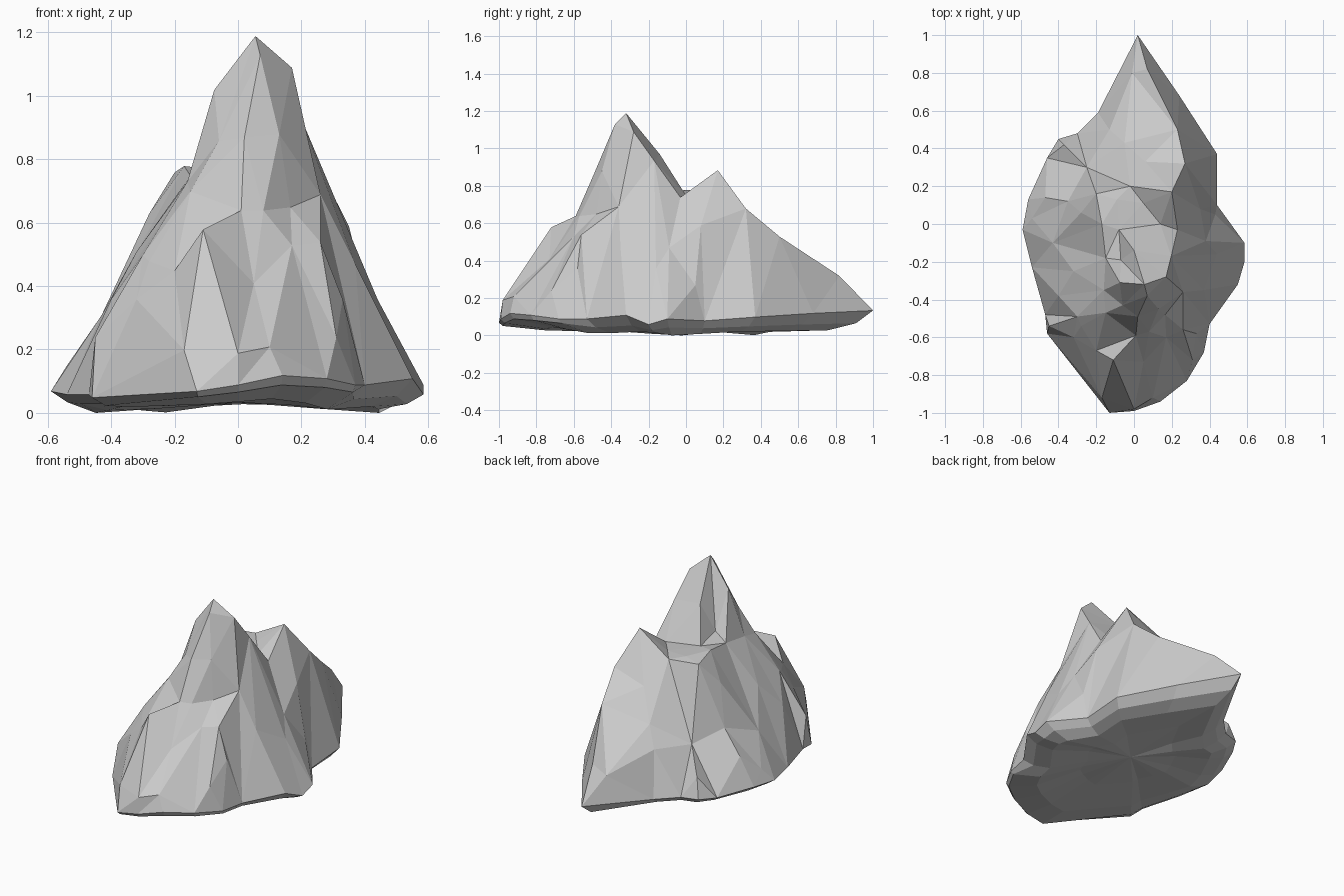
import bpy, bmesh
from mathutils import Vector
from mathutils.geometry import delaunay_2d_cdt

# Rim of the rock, where the upper flanks meet the undercut base
rim = [(.02, 1, .135), (.24, .68, .12), (.44, .37, .10), (.44, .10, .08), (.585, -.10, .09),
       (.585, -.20, .06), (.55, -.32, .11), (.40, -.53, .09), (.37, -.68, .09), (.28, -.83, .11),
       (.14, -.94, .12), (0, -.99, .09), (-.13, -1, .07), (-.46, -.58, .05), (-.47, -.48, .06),
       (-.54, -.23, .06), (-.59, -.03, .07), (-.56, .13, .08), (-.46, .35, .07), (-.40, .45, .08),
       (-.30, .48, .08), (-.19, .59, .08)]

# Crease lines that shape the upper surface (each one becomes hard mesh edges)
creases = [
    # back ridge falling from the rear peak to the tail
    [(.20, .17, .885), (.27, .32, .68), (.23, .50, .53), (.07, .82, .32)],
    # crest of the front peak and its rear spur
    [(.17, -.28, 1.09), (.055, -.32, 1.19), (-.075, -.31, 1.02)],
    [(.055, -.32, 1.19), (0, -.14, .97)],
    [(.17, -.28, 1.09), (.197, -.17, .936), (.23, -.03, .74)],
    # front rib of the front peak
    [(.055, -.32, 1.19), (.07, -.38, 1.13), (.02, -.49, .87), (.01, -.59, .64), (-.11, -.72, .58)],
    # left front shoulder
    [(-.11, -.72, .58), (-.20, -.67, .45), (-.28, -.54, .48), (-.30, -.49, .50)],
    # right front shelf and the scoop below it
    [(.26, -.36, .69), (.165, -.48, .65), (.08, -.57, .64), (.05, -.73, .41), (.10, -.92, .21)],
    [(.26, -.36, .69), (.26, -.56, .54), (.17, -.60, .53), (.10, -.92, .21)],
    # saddle edge between the peaks
    [(.14, 0, .75), (.05, .11, .76), (-.02, .20, .76), (-.09, .13, .77), (-.20, .16, .76)],
    # left shoulder crest
    [(-.20, .16, .76), (-.17, 0, .78), (-.15, -.18, .75), (-.16, -.35, .73)],
    # small ledge on the left rear flank
    [(-.35, .12, .39), (-.25, .30, .33)],
]

# Single points on the flanks and in the saddle
flanks = [(-.08, -.03, .77), (-.07, -.19, .80),
          (.13, -.45, .88), (-.06, -.43, .86), (-.15, -.47, .70),
          (.35, .08, .59), (.38, -.09, .47), (.44, -.16, .36), (.37, -.35, .47), (.33, -.58, .36),
          (.43, .05, .27), (.31, -.72, .24), (0, -.98, .19), (-.17, -.92, .20),
          (-.45, -.54, .24), (-.32, -.60, .36), (-.40, -.38, .36), (-.32, -.25, .51),
          (-.43, -.10, .31), (-.28, .06, .63), (-.54, .03, .15), (-.47, .14, .25),
          (-.37, .42, .20), (-.05, .43, .45), (.06, .33, .62), (-.01, .80, .26), (-.13, .50, .34)]

# Triangulate the upper surface between the creases
pts, edges = [], []


def add(p):
    if p not in pts:
        pts.append(p)
    return pts.index(p)


ring = [add(p) for p in rim]
edges += [(ring[i - 1], ring[i]) for i in range(len(ring))]
for line in creases:
    ids = [add(p) for p in line]
    edges += list(zip(ids, ids[1:]))
for p in flanks:
    add(p)
flat, _, tris, source, _, _ = delaunay_2d_cdt([Vector(p[:2]) for p in pts], edges, [], 1, 1e-5)

bm = bmesh.new()
verts = []
for co, src in zip(flat, source):
    near = pts[src[0]] if src else min(pts, key=lambda p: (Vector(p[:2]) - co).length)
    verts.append(bm.verts.new((co.x, co.y, near[2])))
for t in tris:
    bm.faces.new([verts[i] for i in t])

# Undercut base: steep lip at the front, long slope under the tail, closed by a fan
where = {s: verts[i] for i, src in enumerate(source) for s in src}
outer = [where[i] for i in ring]
wave = (.002, .014, .022, .01)
for step, (scale, lift) in enumerate(((.9, 0), (.76, 0), (.42, .014))):
    inner = []
    for i, (x, y, z) in enumerate(rim):
        s = scale
        low = lift + wave[i % 4] + .05 * max(0, abs(y) - .45)
        if step == 0:
            s = .98 if y < -.6 else .91
            low = z * (.75 if y < -.6 else .5)
        inner.append(bm.verts.new((x * s, y * s, low)))
    for i in range(len(ring)):
        bm.faces.new((outer[i - 1], outer[i], inner[i], inner[i - 1]))
    outer = inner
centre = bm.verts.new((0, -.03, .035))
for i in range(len(ring)):
    bm.faces.new((outer[i - 1], outer[i], centre))

bmesh.ops.recalc_face_normals(bm, faces=bm.faces)
low = min(v.co.z for v in bm.verts)
for v in bm.verts:
    v.co.z -= low
mesh = bpy.data.meshes.new("rock")
bm.to_mesh(mesh)
bm.free()
rock = bpy.data.objects.new("rock", mesh)
bpy.context.collection.objects.link(rock)
